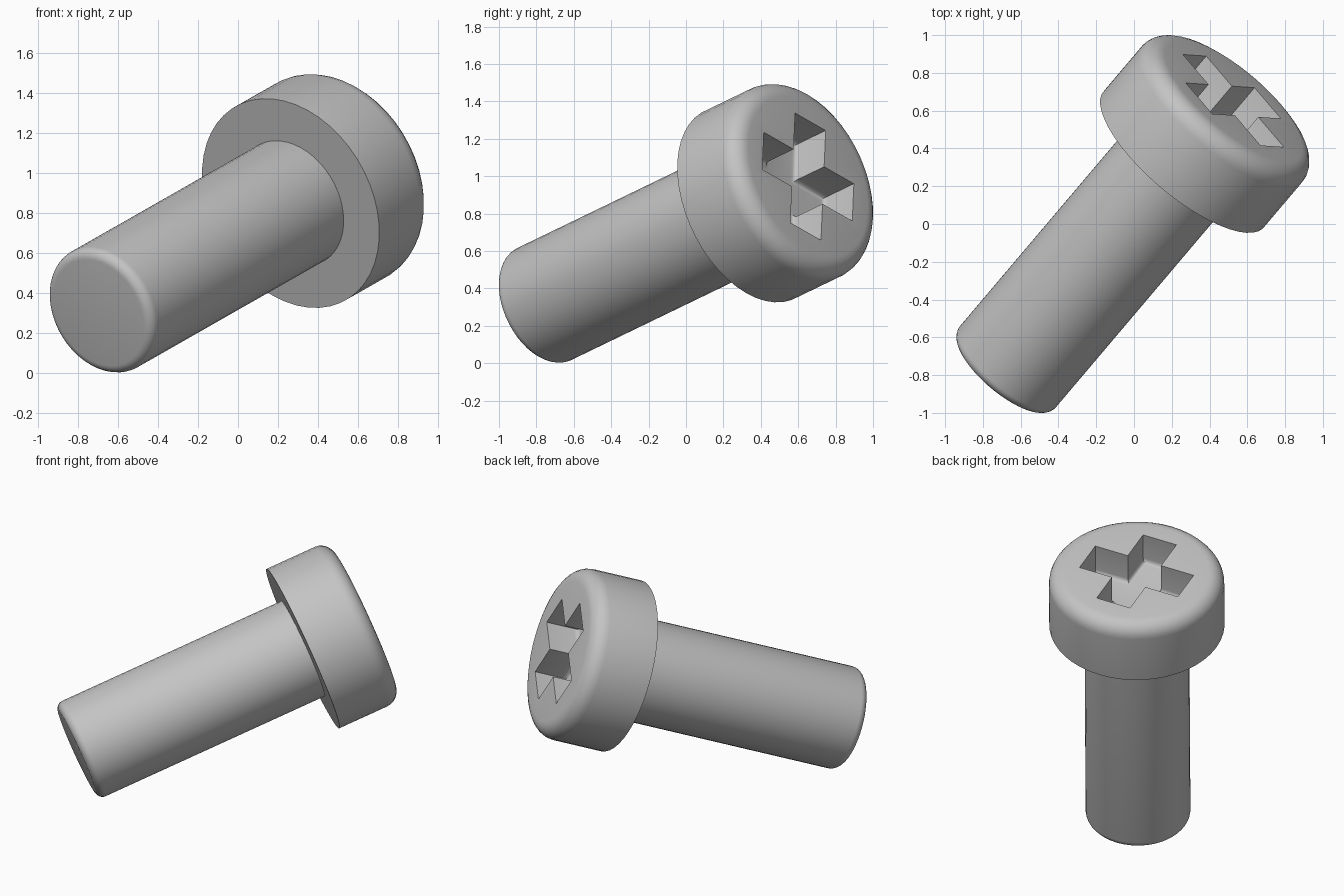
import bpy, bmesh, math
from mathutils import Matrix, Vector

if "Cube" in bpy.data.objects:
    bpy.data.objects.remove(bpy.data.objects["Cube"], do_unlink=True)

SHAFT_R, SHAFT_LEN, SHAFT_ROUND = 0.333, 1.58, 0.05
HEAD_R, HEAD_H, HEAD_ROUND = 0.557, 0.434, 0.10
SLOT_LEN, SLOT_W, SLOT_DEPTH = 0.345, 0.117, 0.22
SEGMENTS = 48

steel = bpy.data.materials.new("grey steel")
steel.use_nodes = True
grey = (0.55, 0.55, 0.55, 1)
steel.diffuse_color = grey
steel.node_tree.nodes["Principled BSDF"].inputs["Base Color"].default_value = grey


def make_object(name, bm):
    bmesh.ops.recalc_face_normals(bm, faces=bm.faces)
    mesh = bpy.data.meshes.new(name)
    bm.to_mesh(mesh)
    bm.free()
    mesh.materials.append(steel)
    obj = bpy.data.objects.new(name, mesh)
    bpy.context.collection.objects.link(obj)
    return obj


def rounded_corner(r, z, radius, start, steps=6):
    """Quarter arc around (r, z), beginning at angle start."""
    return [(r + radius * math.cos(start + i * math.pi / 2 / steps),
             z + radius * math.sin(start + i * math.pi / 2 / steps))
            for i in range(steps + 1)]


# Screw body: shaft and head turned from one profile
profile = [(0, -SHAFT_LEN)]
profile += rounded_corner(SHAFT_R - SHAFT_ROUND, SHAFT_ROUND - SHAFT_LEN, SHAFT_ROUND, -math.pi / 2)
profile += [(SHAFT_R, 0), (HEAD_R, 0)]
profile += rounded_corner(HEAD_R - HEAD_ROUND, HEAD_H - HEAD_ROUND, HEAD_ROUND, 0)
profile += [(0, HEAD_H)]
bm = bmesh.new()
verts = [bm.verts.new((r, 0, z)) for r, z in profile]
edges = [bm.edges.new(pair) for pair in zip(verts, verts[1:])]
bmesh.ops.spin(bm, geom=verts + edges, cent=(0, 0, 0), axis=(0, 0, 1),
               angle=math.tau, steps=SEGMENTS, use_duplicate=False)
bmesh.ops.remove_doubles(bm, verts=bm.verts, dist=0.0005)
bmesh.ops.dissolve_degenerate(bm, edges=bm.edges, dist=0.0001)
screw = make_object("screw", bm)

# Cross-shaped cutter with a rounded floor
floor = HEAD_H - SLOT_DEPTH
arm = [(SLOT_LEN, -SLOT_W), (SLOT_LEN, SLOT_W), (SLOT_W, SLOT_W)]
bm = bmesh.new()
outline = []
for k in range(4):
    turn = Matrix.Rotation(k * math.pi / 2, 3, "Z")
    outline += [bm.verts.new(turn @ Vector((x, y, floor))) for x, y in arm]
base = bm.faces.new(outline)
rim = list(base.edges)
top = bmesh.ops.extrude_face_region(bm, geom=[base], use_keep_orig=True)["geom"]
bmesh.ops.translate(bm, vec=(0, 0, SLOT_DEPTH + 0.1),
                    verts=[g for g in top if isinstance(g, bmesh.types.BMVert)])
bmesh.ops.bevel(bm, geom=rim, offset=0.03, segments=4, profile=0.5, affect="EDGES")
cutter = make_object("slot_cutter", bm)
cutter.hide_render = True

# Cut the cross slot into the head
cut = screw.modifiers.new("cross_slot", "BOOLEAN")
cut.operation = "DIFFERENCE"
cut.solver = "EXACT"
cut.object = cutter
bpy.ops.object.select_all(action="DESELECT")
bpy.context.view_layer.objects.active = screw
screw.select_set(True)
bpy.ops.object.modifier_apply(modifier=cut.name)
bpy.data.objects.remove(cutter, do_unlink=True)
bpy.ops.object.shade_smooth_by_angle(angle=math.radians(30))

# Tilt the screw along its resting direction
axis = Vector((0.607, 0.716, 0.346)).normalized()
across = Vector((-0.209, 0.245, -0.14))
across = (across - axis * across.dot(axis)).normalized()
side = axis.cross(across)
pose = Matrix((across, side, axis)).transposed().to_4x4()
pose.translation = (0.263, 0.342, 0.848)
screw.data.transform(pose)
